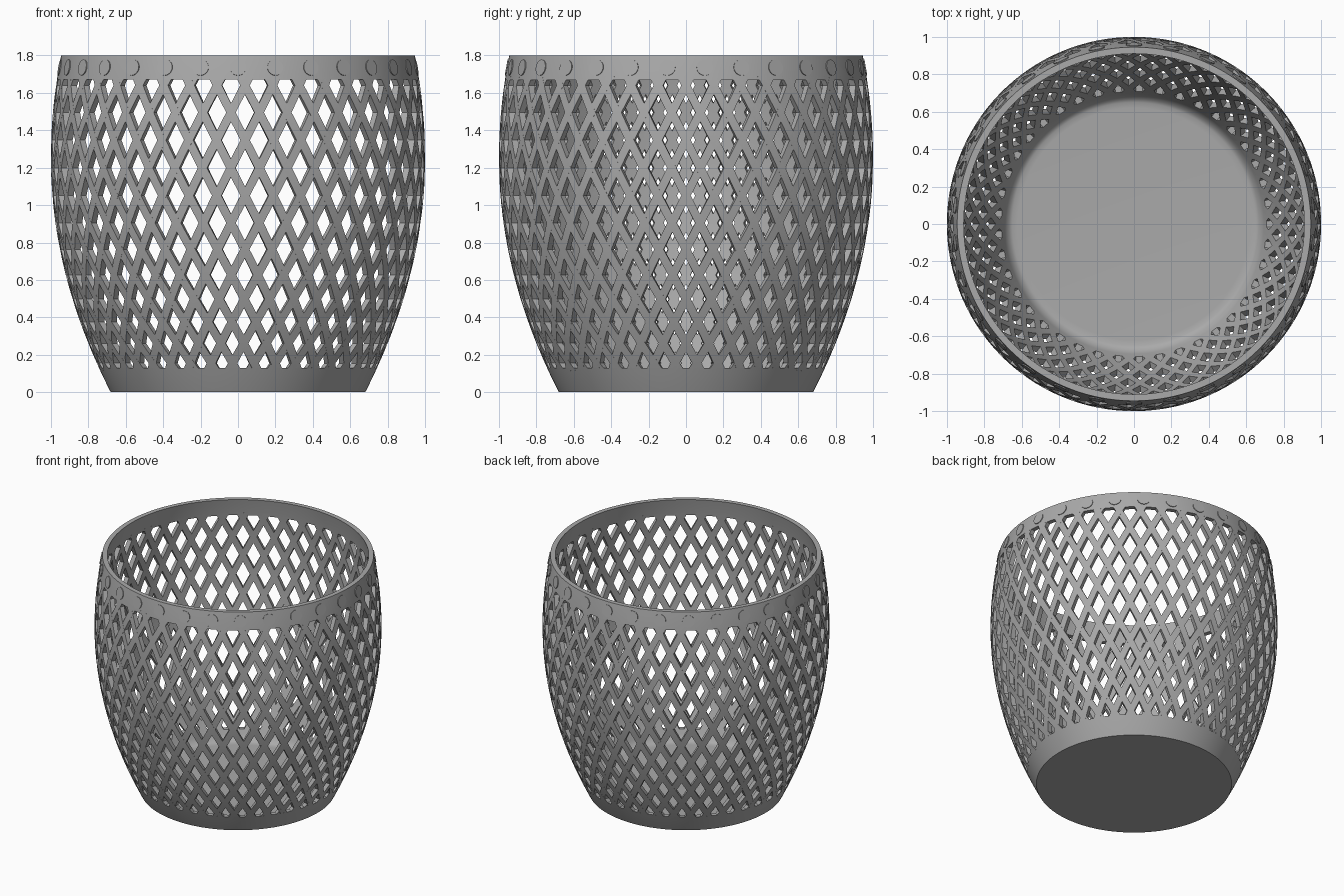
import bpy, bmesh, math
from mathutils import Matrix, Vector

if "Cube" in bpy.data.objects:
    bpy.data.objects.remove(bpy.data.objects["Cube"])

HEIGHT, WALL = 1.8, 0.035
STRANDS, SEGS = 41, 164
LOW, HIGH = 0.13, 1.67          # open lattice zone
ROW_LOW, ROW_HIGH = 0.155, 1.64  # centres of the end rows of holes
PITCH = math.tau / STRANDS

grey = bpy.data.materials.new("plain grey")
grey.use_nodes = True
grey.diffuse_color = (0.4, 0.4, 0.4, 1)
grey.node_tree.nodes["Principled BSDF"].inputs["Base Color"].default_value = (0.4, 0.4, 0.4, 1)


def radius(z):
    """Outer barrel profile, widest a little above the middle."""
    if z < 1.25:
        return 1 - 0.32 * ((1.25 - z) / 1.25) ** 2
    return 1 - 0.055 * ((z - 1.25) / 0.55) ** 2


def slope(z):
    return (radius(z + 0.001) - radius(z - 0.001)) / 0.002


def normal(a, z):
    return Vector((math.cos(a), math.sin(a), -slope(z))).normalized()


def point(a, z):
    return Vector((radius(z) * math.cos(a), radius(z) * math.sin(a), z))


def finish(name, bm, angle=35):
    bmesh.ops.recalc_face_normals(bm, faces=bm.faces)
    mesh = bpy.data.meshes.new(name)
    bm.to_mesh(mesh)
    bm.free()
    mesh.materials.append(grey)
    ob = bpy.data.objects.new(name, mesh)
    bpy.context.collection.objects.link(ob)
    bpy.ops.object.select_all(action='DESELECT')
    ob.select_set(True)
    bpy.context.view_layer.objects.active = ob
    bpy.ops.object.shade_smooth_by_angle(angle=math.radians(angle))
    return ob


def lathe(name, profile):
    """Revolve a closed (r, z) profile about z."""
    bm = bmesh.new()
    verts = [bm.verts.new((r, 0, z)) for r, z in profile]
    edges = [bm.edges.new((v, verts[i - 1])) for i, v in enumerate(verts)]
    bmesh.ops.spin(bm, geom=verts + edges, cent=(0, 0, 0), axis=(0, 0, 1),
                   angle=math.tau, steps=SEGS, use_merge=True)
    bmesh.ops.remove_doubles(bm, verts=bm.verts, dist=1e-5)
    return finish(name, bm)


def steps(a, b, n):
    return [a + (b - a) * i / n for i in range(n + 1)]


# Solid base bowl with a rounded inner corner
outer = [(radius(z), z) for z in steps(0, LOW, 5)]
inner = [(radius(z) - WALL, z) for z in steps(LOW, 0.085, 3)]
lathe("base_bowl", [(0, 0)] + outer + inner + [(0.667, 0.06), (0.65, 0.052), (0.62, 0.05), (0, 0.05)])

# Solid rim band
outer = [(radius(z), z) for z in steps(HIGH, HEIGHT, 5)]
inner = [(radius(z) - WALL, z) for z in steps(HEIGHT, HIGH, 5)]
lathe("rim_band", outer + inner)

# Lattice twist: constant strand steepness along the curved wall
levels = steps(LOW - 0.02, HIGH + 0.02, 44)


def turn(z):
    n = 60
    dz = (z - ROW_LOW) / n
    mids = [ROW_LOW + (i + 0.5) * dz for i in range(n)]
    return sum(math.hypot(1, slope(m)) / radius(m) * dz for m in mids)


scale = 5.5 * PITCH / turn(ROW_HIGH)
twist = [turn(z) * scale for z in levels]


def add_strand(bm, start, hand):
    """Sweep a flat rectangular bar up the wall."""
    half, rings = 0.0225, []
    for z, t in zip(levels, twist):
        a = start + hand * t
        n, p = normal(a, z), point(a, z)
        across = Vector((-math.sin(a), math.cos(a), 0))
        up = n.cross(across)
        d = (up + hand * scale * across).normalized()
        side = d.cross(n) * half
        # Keep bar ends level with the bands by widening only horizontally
        wide = across * (half / max(abs(across.dot(side.normalized())), 0.1))
        w = wide.length / radius(z)
        ring = []
        for s, depth in ((-1, 0), (1, 0), (1, WALL), (-1, WALL)):
            b = a + s * w
            ring.append(bm.verts.new(point(b, z) - Vector((math.cos(b), math.sin(b), 0)) * depth))
        rings.append(ring)
    for lo, hi in zip(rings, rings[1:]):
        for i in range(4):
            j = (i + 1) % 4
            bm.faces.new((lo[i], lo[j], hi[j], hi[i]))
    bm.faces.new(rings[0])
    bm.faces.new(rings[-1])


for name, hand in (("left_hand_strands", -1), ("right_hand_strands", 1)):
    bm = bmesh.new()
    for k in range(STRANDS):
        add_strand(bm, (k + 0.5) * PITCH, hand)
    finish(name, bm)

# Thin round studs on the rim band
bm = bmesh.new()
for k in range(30):
    a, z = math.radians(12 * k - 90), 1.735
    n = normal(a, z)
    place = Matrix.Translation(point(a, z)) @ n.to_track_quat('Z', 'Y').to_matrix().to_4x4()
    bmesh.ops.create_cone(bm, cap_ends=True, segments=28, radius1=0.043, radius2=0.043,
                          depth=0.009, matrix=place)
finish("rim_studs", bm)
